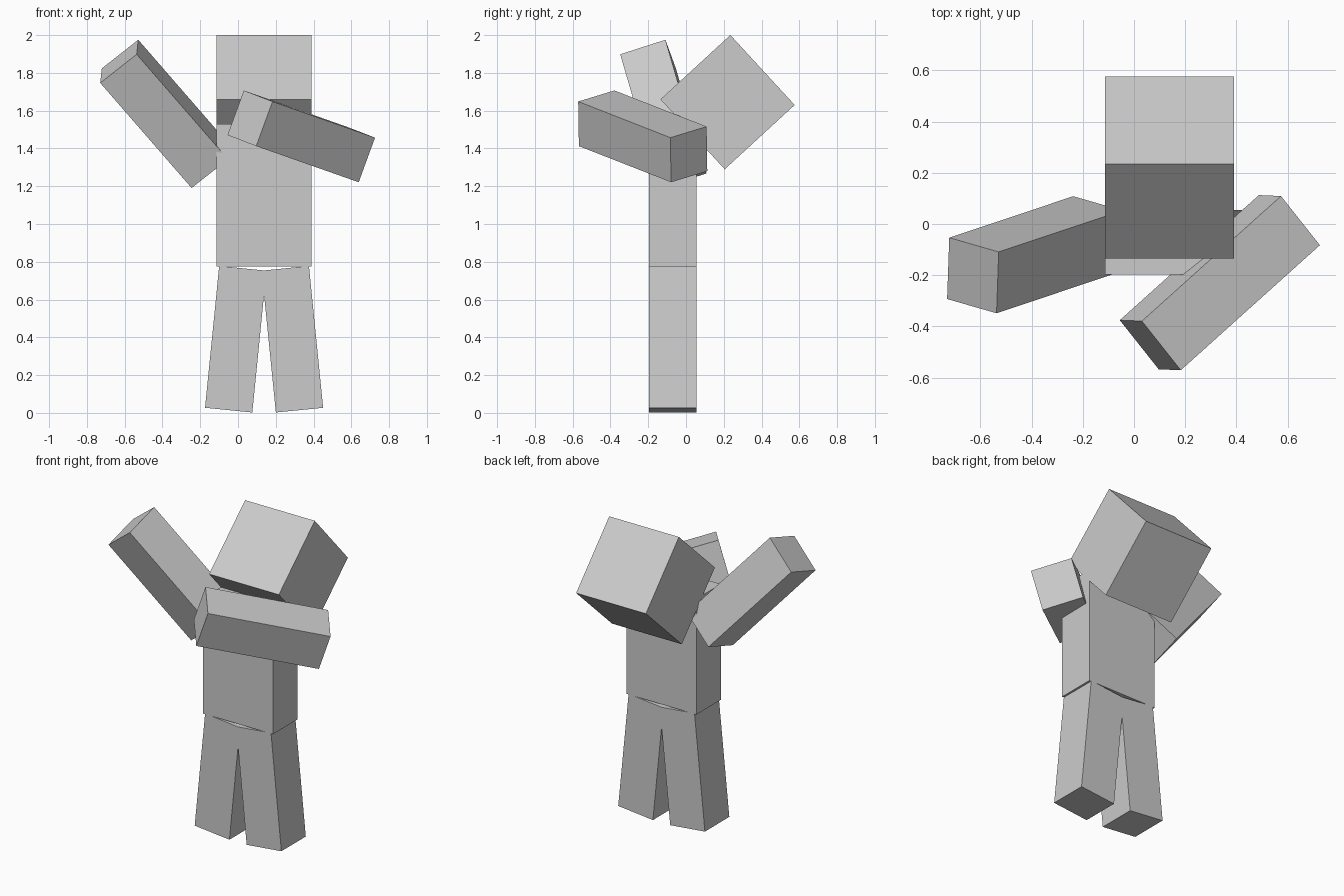
import bpy, math
from mathutils import Matrix, Vector

cube = bpy.data.objects.get("Cube")
if cube:
    bpy.data.objects.remove(cube, do_unlink=True)

GREY = (0.6, 0.6, 0.6, 1.0)
mat = bpy.data.materials.new("plain_grey")
mat.use_nodes = True
mat.diffuse_color = GREY
mat.node_tree.nodes["Principled BSDF"].inputs["Base Color"].default_value = GREY

# Proportions: the head is a cube, limbs are half as wide and one and a half times as long
HEAD = 0.503
LIMB = HEAD / 2
LENGTH = HEAD * 1.5
MID_X, MID_Y = 0.138, -0.071


def box(name, size, centre, rotation=Matrix.Identity(3)):
    bpy.ops.mesh.primitive_cube_add(size=1)
    ob = bpy.context.object
    ob.name = name
    ob.data.materials.append(mat)
    ob.matrix_world = (Matrix.Translation(centre) @ rotation.to_4x4()
                       @ Matrix.Diagonal((*size, 1)))
    return ob


def aim(along, side):
    """Rotation whose z axis runs along the limb and whose x axis is near side."""
    z = Vector(along).normalized()
    y = z.cross(Vector(side)).normalized()
    return Matrix((y.cross(z), y, z)).transposed()


limb = (LIMB, LIMB, LENGTH)

# Torso
box("torso", (HEAD, LIMB, LENGTH), (MID_X, MID_Y, 1.151))

# Head, tipped far back
box("head", (HEAD, HEAD, HEAD), (MID_X, 0.22, 1.645),
    Matrix.Rotation(math.radians(-47.4), 3, 'X'))

# Legs, splayed slightly outwards
for name, s in (("right_leg", -1), ("left_leg", 1)):
    box(name, limb, (MID_X + s * 0.15, MID_Y, 0.39),
        Matrix.Rotation(math.radians(-5.7 * s), 3, 'Y'))

# Right arm raised outwards, left arm folded across the chest
box("right_arm", limb, (-0.387, -0.12, 1.583),
    aim((0.487, 0.163, -0.56), (0.195, -0.055, 0.15)))
box("left_arm", limb, (0.335, -0.229, 1.464),
    aim((0.545, 0.49, -0.192), (0.085, -0.005, 0.237)))
